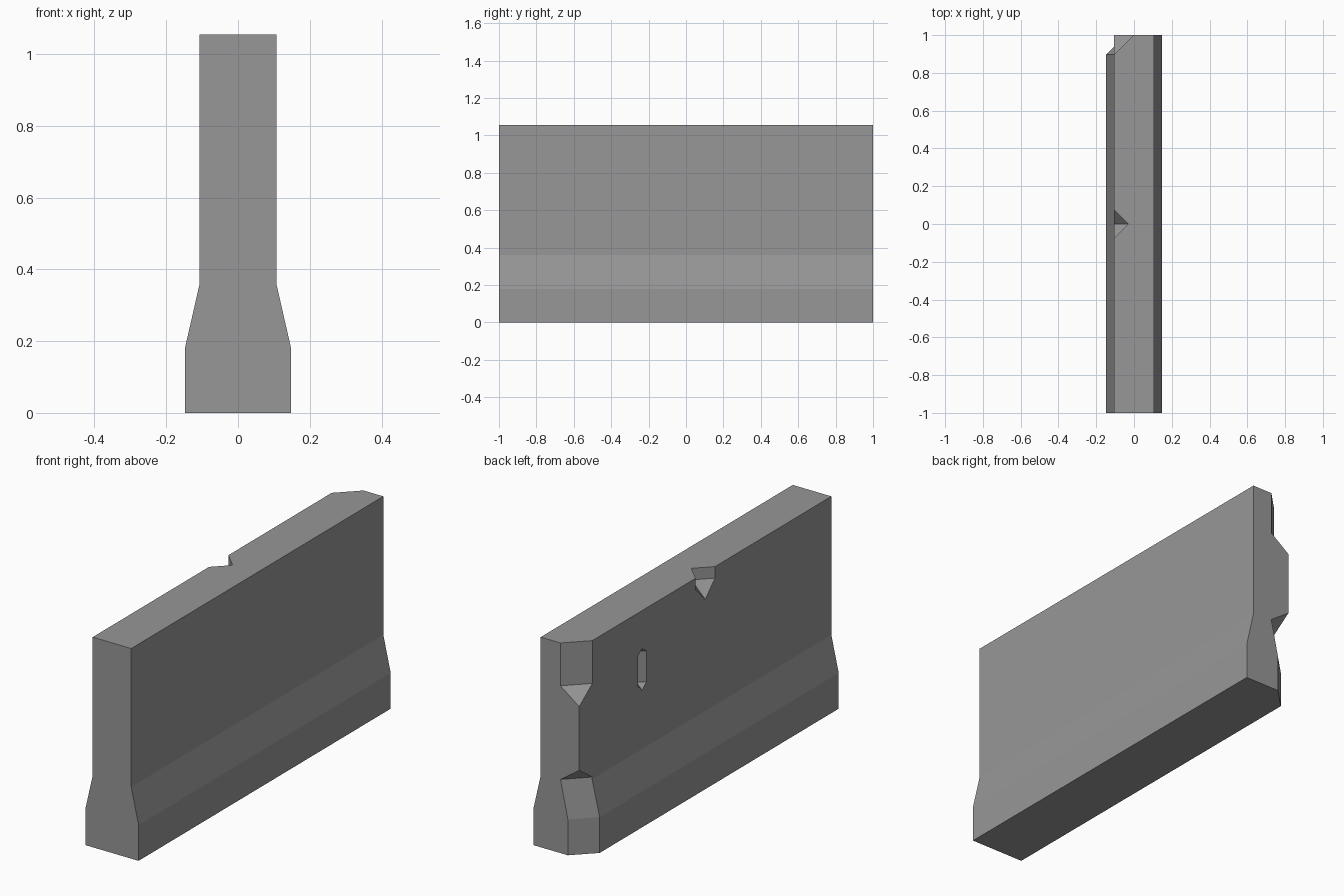
import bpy
import bmesh
from math import cos, sin, pi

if "Cube" in bpy.data.objects:
    bpy.data.objects.remove(bpy.data.objects["Cube"])

# Barrier cross-section: half widths and heights
BASE, STEM = 0.148, 0.107
FOOT, SHOULDER, TOP = 0.18, 0.36, 1.055

concrete = bpy.data.materials.new("concrete grey")
concrete.use_nodes = True
grey = (0.31, 0.31, 0.31, 1)
concrete.diffuse_color = grey
concrete.node_tree.nodes["Principled BSDF"].inputs["Base Color"].default_value = grey


def make_object(name, bm):
    bmesh.ops.recalc_face_normals(bm, faces=bm.faces)
    mesh = bpy.data.meshes.new(name)
    bm.to_mesh(mesh)
    bm.free()
    mesh.materials.append(concrete)
    obj = bpy.data.objects.new(name, mesh)
    bpy.context.collection.objects.link(obj)
    return obj


def chip_cutter(name, y, r, levels, low_tip=None, high_tip=None):
    """Square bar set on edge, following (x, z) levels, with optional pointed ends."""
    bm = bmesh.new()
    rings = [[bm.verts.new((x + r * cos(k * pi / 2), y + r * sin(k * pi / 2), z))
              for k in range(4)] for x, z in levels]
    for a, b in zip(rings, rings[1:]):
        for k in range(4):
            n = (k + 1) % 4
            bm.faces.new((a[k], a[n], b[n], b[k]))
    for ring, level, tip in ((rings[0], levels[0], low_tip),
                             (rings[-1], levels[-1], high_tip)):
        if tip is None:
            bm.faces.new(ring)
        else:
            point = bm.verts.new((level[0], y, tip))
            for k in range(4):
                bm.faces.new((ring[k], ring[(k + 1) % 4], point))
    return make_object(name, bm)


# Long barrier body from the extruded cross-section
bm = bmesh.new()
half = [(BASE, 0), (BASE, FOOT), (STEM, SHOULDER), (STEM, TOP)]
outline = half + [(-x, z) for x, z in reversed(half)]
section = bm.faces.new([bm.verts.new((x, -1, z)) for x, z in outline])
extruded = bmesh.ops.extrude_face_region(bm, geom=[section])
bmesh.ops.translate(bm, vec=(0, 2, 0),
                    verts=[v for v in extruded["geom"] if isinstance(v, bmesh.types.BMVert)])
barrier = make_object("concrete_barrier", bm)

# Broken corners, top notch and small gouge on the right side
cutters = [
    chip_cutter("top_corner_chip", 1, 0.104, [(-STEM, 0.84), (-STEM, 1.2)], low_tip=0.763),
    chip_cutter("bottom_corner_chip", 1, 0.104,
                [(-BASE, -0.1), (-BASE, FOOT), (-STEM, 0.37)], high_tip=0.443),
    chip_cutter("top_notch", 0, 0.077, [(-STEM, 0.997), (-STEM, 1.2)], low_tip=0.92),
    chip_cutter("side_gouge", 0.5, 0.033, [(-STEM, 0.685), (-STEM, 0.84)],
                low_tip=0.654, high_tip=0.864),
]
bpy.context.view_layer.objects.active = barrier
for cutter in cutters:
    cut = barrier.modifiers.new(cutter.name, 'BOOLEAN')
    cut.operation = 'DIFFERENCE'
    cut.solver = 'EXACT'
    cut.object = cutter
    bpy.ops.object.modifier_apply(modifier=cut.name)
    bpy.data.objects.remove(cutter)
